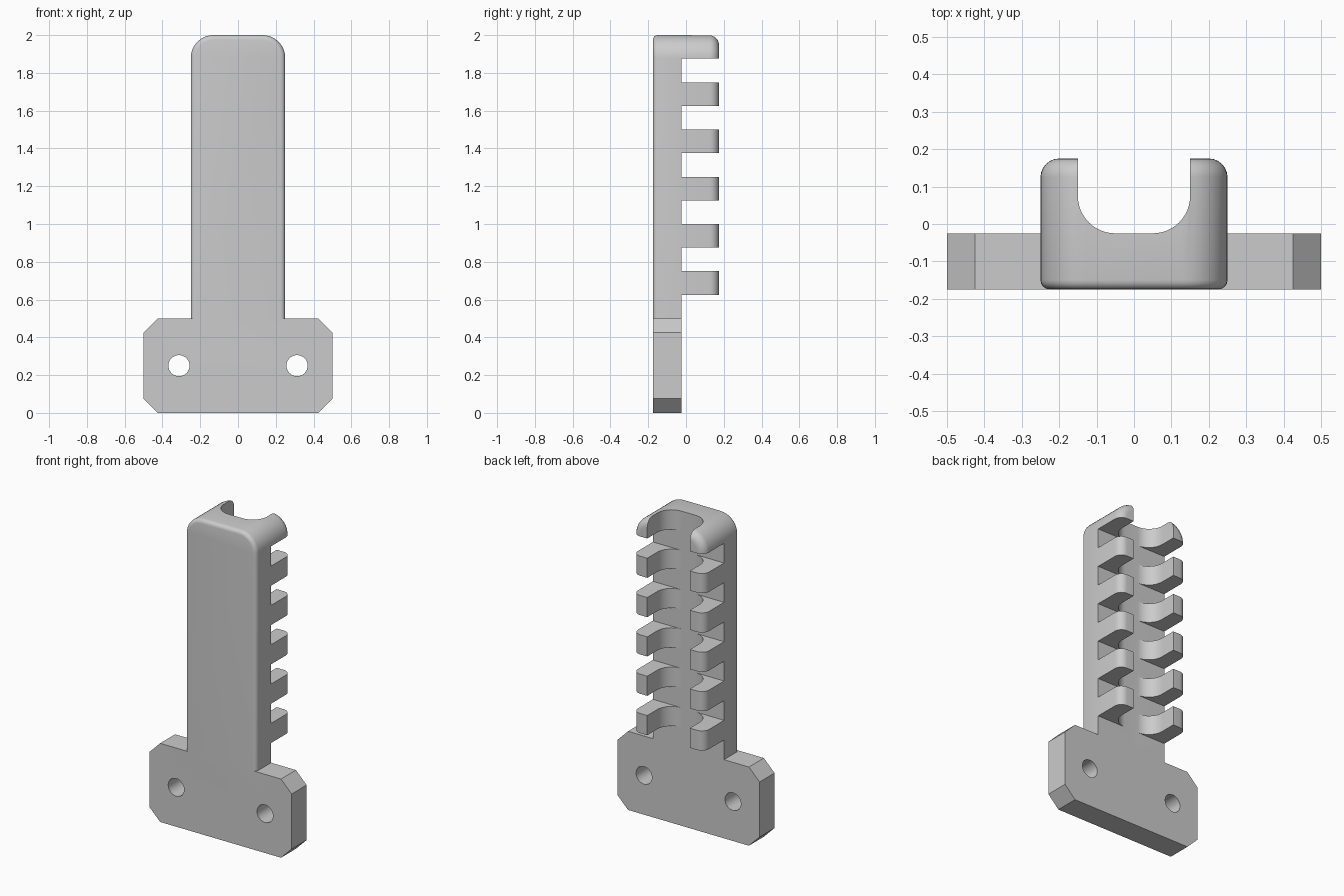
import bpy
import bmesh
import math

cube = bpy.data.objects.get("Cube")
if cube:
    bpy.data.objects.remove(cube, do_unlink=True)

grey = bpy.data.materials.new("plain grey")
grey.use_nodes = True
grey.diffuse_color = (0.6, 0.6, 0.6, 1)
grey.node_tree.nodes["Principled BSDF"].inputs["Base Color"].default_value = (0.6, 0.6, 0.6, 1)

FRONT, SEAT, BACK = -0.175, -0.025, 0.175   # depth of front face, channel floor, finger tips
PITCH, GAP = 0.25, 0.125


def make_object(name, bm):
    bmesh.ops.recalc_face_normals(bm, faces=bm.faces)
    mesh = bpy.data.meshes.new(name)
    bm.to_mesh(mesh)
    bm.free()
    mesh.materials.append(grey)
    obj = bpy.data.objects.new(name, mesh)
    bpy.context.collection.objects.link(obj)
    return obj


def extruded(points, offset):
    bm = bmesh.new()
    face = bm.faces.new([bm.verts.new(p) for p in points])
    out = bmesh.ops.extrude_face_region(bm, geom=[face])
    verts = [g for g in out["geom"] if isinstance(g, bmesh.types.BMVert)]
    bmesh.ops.translate(bm, verts=verts, vec=offset)
    return bm


def box(name, x, y0, y1, z0, z1):
    pts = [(-x, y0, z0), (x, y0, z0), (x, y0, z1), (-x, y0, z1)]
    return make_object(name, extruded(pts, (0, y1 - y0, 0)))


def combine(target, tool, operation):
    mod = target.modifiers.new("combine", "BOOLEAN")
    mod.operation = operation
    mod.solver = "EXACT"
    mod.object = tool
    bpy.context.view_layer.objects.active = target
    bpy.ops.object.modifier_apply(modifier=mod.name)
    bpy.data.objects.remove(tool, do_unlink=True)


def bevel(bm, edges, radius, segments):
    bmesh.ops.bevel(bm, geom=edges, offset=radius, offset_type="OFFSET", segments=segments,
                    profile=0.5, affect="EDGES", clamp_overlap=False)


# Rail: upright block with an arched top and softened front and back rims
def arc(cx, cz, r, start, steps=10):
    return [(cx + r * math.cos(start + math.pi / 2 * i / steps), FRONT,
             cz + r * math.sin(start + math.pi / 2 * i / steps)) for i in range(steps + 1)]


R = 0.12
outline = [(-0.25, FRONT, 0.5), (0.25, FRONT, 0.5)]
outline += arc(0.25 - R, 2 - R, R, 0) + arc(R - 0.25, 2 - R, R, math.pi / 2)
bm = extruded(outline, (0, BACK - FRONT, 0))
for depth, radius, segments in ((FRONT, 0.025, 4), (BACK, 0.05, 6)):
    rim = [e for e in bm.edges
           if all(abs(v.co.y - depth) < 1e-4 for v in e.verts)
           and not all(v.co.z < 0.501 for v in e.verts)]
    bevel(bm, rim, radius, segments)
rail = make_object("finger_rail", bm)

# Round-bottomed channel down the back
bm = extruded([(-0.15, SEAT, 0.4), (0.15, SEAT, 0.4), (0.15, 0.3, 0.4), (-0.15, 0.3, 0.4)], (0, 0, 1.8))
floor = [e for e in bm.edges
         if all(abs(v.co.y - SEAT) < 1e-4 for v in e.verts)
         and abs(e.verts[0].co.x - e.verts[1].co.x) < 1e-4]
bevel(bm, floor, 0.1, 12)
combine(rail, make_object("channel_cutter", bm), "DIFFERENCE")

# Slots that leave six pairs of fingers
for i in range(6):
    low = 0.5 + PITCH * i
    combine(rail, box("slot_cutter", 0.4, SEAT, 0.3, low if i else 0.4, low + GAP), "DIFFERENCE")

# Mounting plate with clipped corners
C = 0.075
corners = [(0.5 - C, 0), (0.5, C), (0.5, 0.5 - C), (0.5 - C, 0.5)]
ring = [(x, FRONT, z) for x, z in corners] + [(-x, FRONT, z) for x, z in reversed(corners)]
plate = make_object("mounting_plate", extruded(ring, (0, SEAT - FRONT, 0)))
for side in (-1, 1):
    hole = [(side * 0.3125 + 0.056 * math.cos(math.tau * i / 32), -0.3,
             0.25 + 0.056 * math.sin(math.tau * i / 32)) for i in range(32)]
    combine(plate, make_object("hole_cutter", extruded(hole, (0, 0.5, 0))), "DIFFERENCE")

# Join both into one solid bracket
combine(rail, plate, "UNION")
rail.name = "finger_bracket"
bpy.ops.object.select_all(action="DESELECT")
rail.select_set(True)
bpy.context.view_layer.objects.active = rail
bpy.ops.object.shade_smooth_by_angle(angle=math.radians(30))
